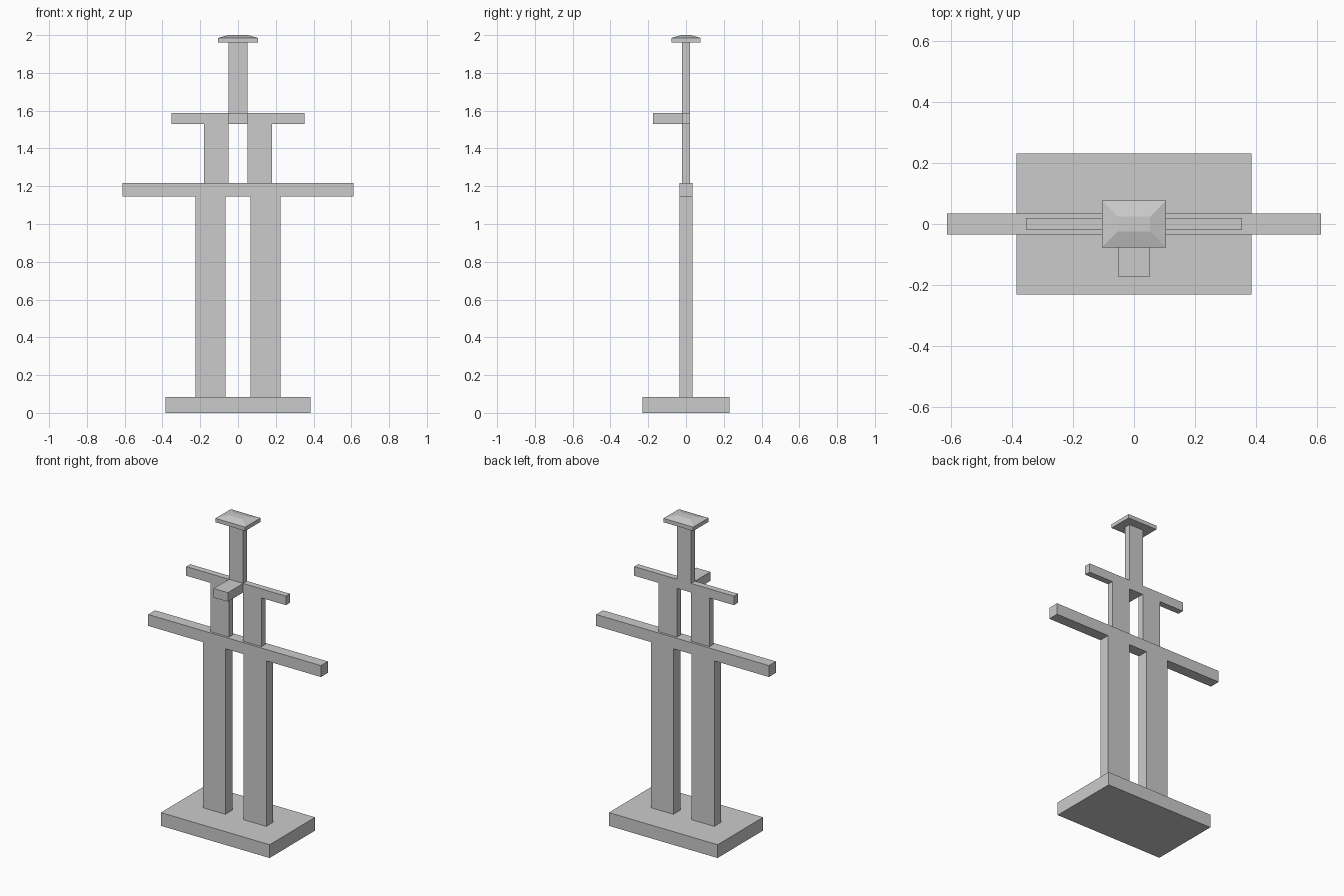
import bpy, bmesh

if "Cube" in bpy.data.objects:
    bpy.data.objects.remove(bpy.data.objects["Cube"])


def loft(name, sections):
    """Stack of rectangles (half x, half y, z, centre x, centre y), capped."""
    bm = bmesh.new()
    rings = []
    for hx, hy, z, cx, cy in sections:
        rings.append([bm.verts.new((cx + sx * hx, cy + sy * hy, z))
                      for sx, sy in ((-1, -1), (1, -1), (1, 1), (-1, 1))])
    bm.faces.new(rings[0][::-1])
    bm.faces.new(rings[-1])
    for a, b in zip(rings, rings[1:]):
        for i in range(4):
            j = (i + 1) % 4
            bm.faces.new((a[i], a[j], b[j], b[i]))
    mesh = bpy.data.meshes.new(name)
    bm.to_mesh(mesh)
    bm.free()
    obj = bpy.data.objects.new(name, mesh)
    bpy.context.collection.objects.link(obj)
    return obj


def box(name, x0, x1, y0, y1, z0, z1):
    hx, hy = (x1 - x0) / 2, (y1 - y0) / 2
    cx, cy = (x0 + x1) / 2, (y0 + y1) / 2
    return loft(name, [(hx, hy, z0, cx, cy), (hx, hy, z1, cx, cy)])


# Foot plate
box("base", -0.385, 0.385, -0.23, 0.23, 0, 0.085)

# Mirrored pairs of posts
for side, s in (("left", -1), ("right", 1)):
    for name, a, b, hy, z0, z1 in (("leg", 0.065, 0.225, 0.035, 0.085, 1.145),
                                   ("upper_post", 0.05, 0.18, 0.02, 1.218, 1.53)):
        x0, x1 = sorted((s * a, s * b))
        box(f"{side}_{name}", x0, x1, -hy, hy, z0, z1)

# Cross bars
box("lower_crossbar", -0.612, 0.612, -0.035, 0.035, 1.145, 1.218)
box("upper_crossbar", -0.353, 0.353, -0.02, 0.02, 1.53, 1.588)

# Front peg and neck
box("front_peg", -0.05, 0.05, -0.174, -0.02, 1.53, 1.588)
box("neck", -0.05, 0.05, -0.02, 0.02, 1.588, 1.96)

# Cap with shallow sloped top
loft("cap", [(0.105, 0.077, 1.96, 0, 0), (0.105, 0.077, 1.985, 0, 0),
             (0.053, 0.024, 2.0, 0, 0)])
